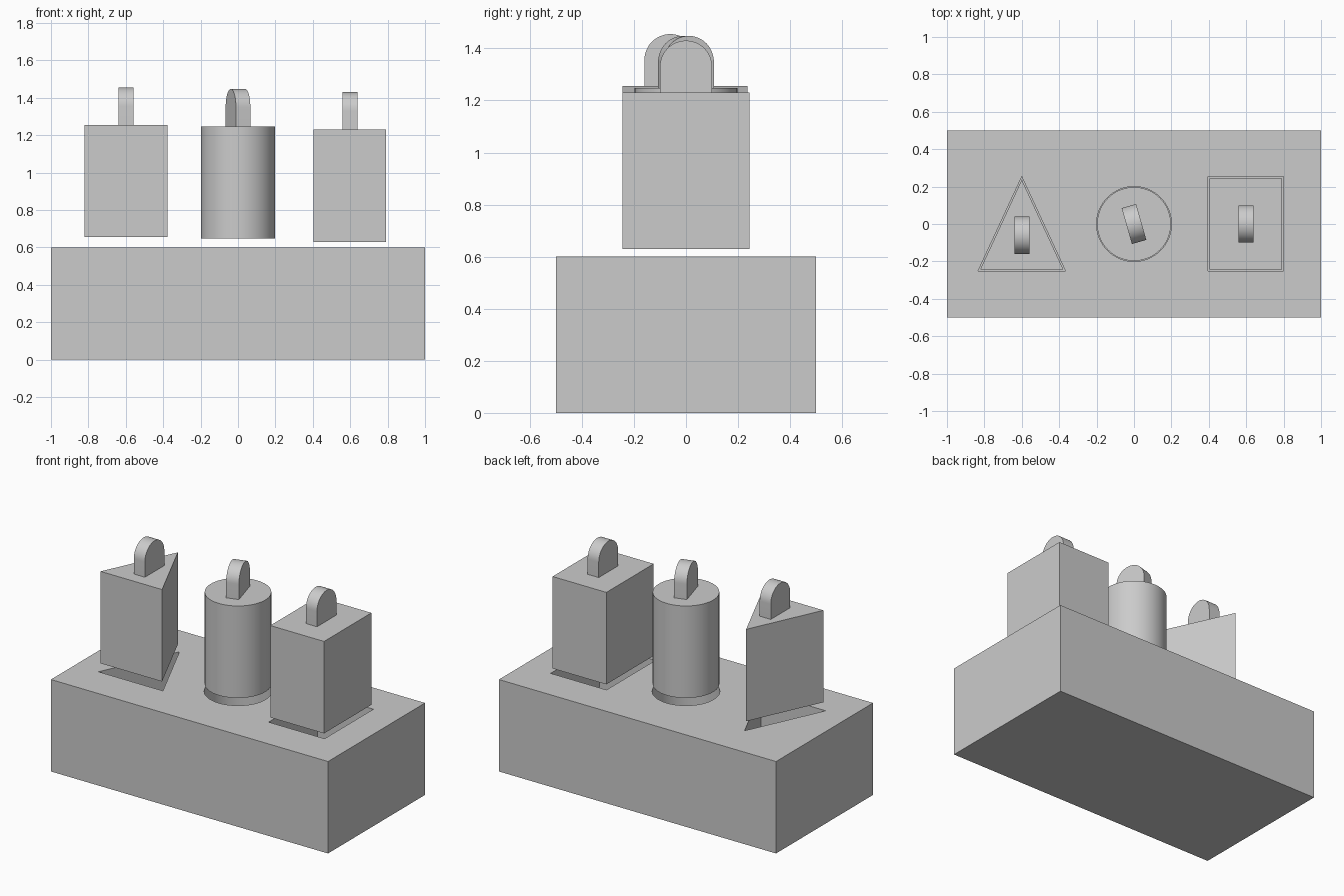
import bpy, bmesh, math
from mathutils import Matrix

if "Cube" in bpy.data.objects:
    bpy.data.objects.remove(bpy.data.objects["Cube"])


def prism(name, profile, z0, z1, smooth=False):
    """Extrude a flat profile from z0 up to z1."""
    bm = bmesh.new()
    base = bm.faces.new([bm.verts.new((x, y, z0)) for x, y in profile])
    top = bmesh.ops.extrude_face_region(bm, geom=[base])["geom"]
    bmesh.ops.translate(bm, vec=(0, 0, z1 - z0),
                        verts=[v for v in top if isinstance(v, bmesh.types.BMVert)])
    bmesh.ops.recalc_face_normals(bm, faces=bm.faces)
    mesh = bpy.data.meshes.new(name)
    bm.to_mesh(mesh)
    bm.free()
    obj = bpy.data.objects.new(name, mesh)
    bpy.context.collection.objects.link(obj)
    if smooth:
        bpy.ops.object.select_all(action="DESELECT")
        obj.select_set(True)
        bpy.context.view_layer.objects.active = obj
        bpy.ops.object.shade_smooth_by_angle(angle=math.radians(30))
    return obj


def rect(x0, x1, y0, y1):
    return [(x0, y0), (x1, y0), (x1, y1), (x0, y1)]


def circle(r, n=64):
    return [(r * math.cos(2 * math.pi * i / n), r * math.sin(2 * math.pi * i / n))
            for i in range(n)]


def handle(name, x, y, z, turn=0):
    """Upright arched grip, 0.08 thick, standing on a block's top."""
    r, n = 0.1, 24
    arch = [(-r, -0.01), (r, -0.01)]
    arch += [(r * math.cos(math.pi * i / n), 0.1 + r * math.sin(math.pi * i / n))
             for i in range(n + 1)]
    obj = prism(name, arch, -0.04, 0.04, smooth=True)
    # profile x -> y, profile y -> z, extrusion -> x
    upright = Matrix(((0, 0, 1, 0), (1, 0, 0, 0), (0, 1, 0, 0), (0, 0, 0, 1)))
    obj.data.transform(Matrix.Translation((x, y, z))
                       @ Matrix.Rotation(math.radians(turn), 4, "Z") @ upright)


# Shape, hole profile, block profile, block bottom, handle x, y, turn
shapes = [
    ("triangle", [(-0.833, -0.25), (-0.367, -0.25), (-0.6, 0.253)],
     [(-0.822, -0.243), (-0.378, -0.243), (-0.6, 0.237)], 0.655, -0.6, -0.06, 0),
    ("round", circle(0.2), circle(0.197), 0.648, 0, 0, 16),
    ("square", rect(0.396, 0.8, -0.25, 0.254),
     rect(0.404, 0.792, -0.244, 0.244), 0.63, 0.6, 0, 0),
]

# Sorter box
box = prism("sorter_box", rect(-1, 1, -0.5, 0.5), 0, 0.6)

for shape, hole, block, z, x, y, turn in shapes:
    # Blind hole cut into the box
    cutter = prism(shape + "_hole_cutter", hole, 0.1, 0.7, smooth=shape == "round")
    cutter.hide_render = True
    cutter.hide_set(True)
    mod = box.modifiers.new(shape + "_hole", "BOOLEAN")
    mod.operation = "DIFFERENCE"
    mod.solver = "EXACT"
    mod.object = cutter
    # Floating block with its grip
    prism(shape + "_block", block, z, z + 0.6, smooth=shape == "round")
    handle(shape + "_handle", x, y, z + 0.6, turn)
